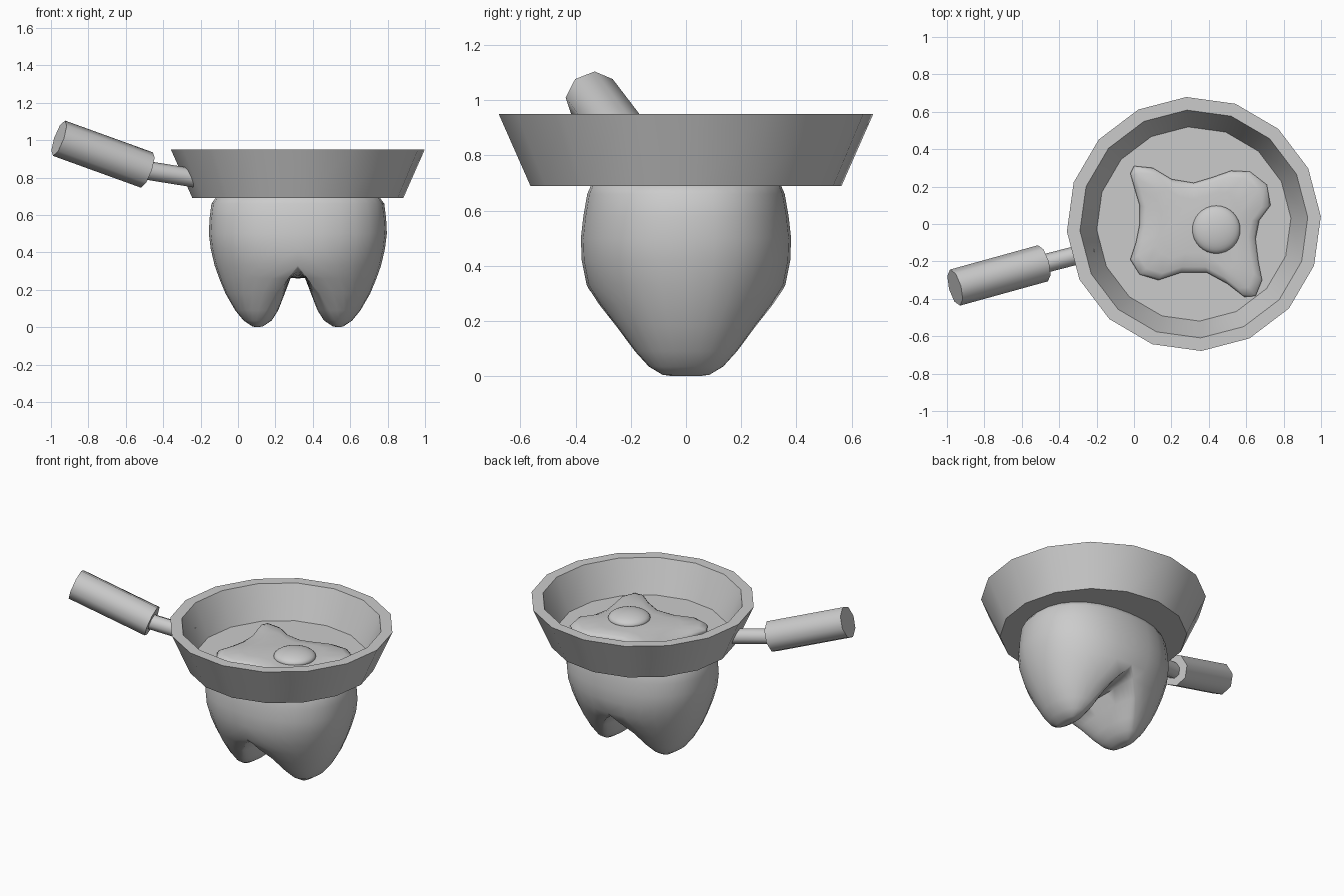
import bpy, bmesh, math
from mathutils import Vector

cube = bpy.data.objects.get("Cube")
if cube:
    bpy.data.objects.remove(cube, do_unlink=True)

CX = 0.32  # shared centre of pan and tooth

gray = bpy.data.materials.new("plain_gray")
gray.use_nodes = True
gray.diffuse_color = (0.6, 0.6, 0.6, 1)
gray.node_tree.nodes["Principled BSDF"].inputs["Base Color"].default_value = (0.6, 0.6, 0.6, 1)


def finish(name, bm, angle):
    bmesh.ops.remove_doubles(bm, verts=bm.verts, dist=0.0005)
    bmesh.ops.recalc_face_normals(bm, faces=bm.faces)
    mesh = bpy.data.meshes.new(name)
    bm.to_mesh(mesh)
    bm.free()
    mesh.materials.append(gray)
    mesh.shade_smooth()
    mesh.set_sharp_from_angle(angle=math.radians(angle))
    ob = bpy.data.objects.new(name, mesh)
    bpy.context.collection.objects.link(ob)
    return ob


def skin(bm, rows, closed=True):
    """Bridge consecutive rows of points with quads."""
    rows = [[bm.verts.new(p) for p in row] for row in rows]
    for a, b in zip(rows, rows[1:]):
        n = len(a)
        for i in range(n if closed else n - 1):
            j = (i + 1) % n
            bm.faces.new((a[i], a[j], b[j], b[i]))
    return rows


def circle(r, z, n, turn=0.0):
    return [(CX + r * math.cos(turn + math.tau * i / n),
             r * math.sin(turn + math.tau * i / n), z) for i in range(n)]


# Pan: faceted flared bowl with a thick wall
bm = bmesh.new()
profile = [(0.565, 0.69), (0.68, 0.95), (0.61, 0.95), (0.52, 0.74)]
rows = skin(bm, [circle(r, z, 16, math.radians(3.4)) for r, z in profile])
bm.faces.new(rows[0])
bm.faces.new(rows[-1])
finish("pan", bm, 30)


# Handle: thin neck and thick grip
def rod(name, start, end, r, sides):
    a, b = Vector(start), Vector(end)
    turn = (b - a).to_track_quat("Z", "Y").to_matrix().to_4x4()
    turn.translation = (a + b) / 2
    bm = bmesh.new()
    bmesh.ops.create_cone(bm, cap_ends=True, segments=sides, radius1=r, radius2=r,
                          depth=(b - a).length, matrix=turn)
    return finish(name, bm, 50)


rod("handle_neck", (-0.22, -0.145, 0.795), (-0.53, -0.225, 0.845), 0.05, 8)
rod("handle_grip", (-0.487, -0.21, 0.84), (-0.957, -0.34, 1.01), 0.1, 8)

# Tooth: one half is lofted from arcs, then mirrored across its centre
STEPS = 14
ANGLES = [math.pi * (i / STEPS - 0.5) for i in range(STEPS + 1)]


def arc(x0, reach, depth, z, power=1.0, lift=0.0):
    pts = []
    for t in ANGLES:
        c, s = max(math.cos(t), 0.0), math.sin(t)
        pts.append((x0 + reach * c ** power,
                    depth * math.copysign(abs(s) ** power, s), z - lift * c))
    return pts


# crown levels: height, half width, half depth
crown = [(0.71, 0.40, 0.32), (0.69, 0.44, 0.345), (0.66, 0.462, 0.358),
         (0.58, 0.472, 0.372), (0.5, 0.476, 0.381), (0.42, 0.466, 0.378)]
# root levels: height, root centre, outer reach, inner reach, half depth
root = [(0.33, 0.0, 0.445, 0.0, 0.36), (0.26, 0.05, 0.42, 0.038, 0.315),
        (0.18, 0.12, 0.387, 0.07, 0.252), (0.09, 0.17, 0.335, 0.105, 0.185),
        (0.035, 0.2, 0.29, 0.14, 0.135), (0.005, 0.215, 0.245, 0.185, 0.085),
        (0.0, 0.218, 0.225, 0.21, 0.05)]

bm = bmesh.new()
outer = [arc(0, w, d, z, 0.88) for z, w, d in crown]
outer += [arc(x0, w - x0, d, z, 0.92) for z, x0, w, xi, d in root]
inner = [arc(x0, xi - x0, d, z, 0.92, 0.07 if i == 0 else 0.0)
         for i, (z, x0, w, xi, d) in enumerate(root)]
inner[1] = [(x, y, z + 0.004) for x, y, z in inner[1]]
inner[1][0], inner[1][-1] = outer[len(crown) + 1][0], outer[len(crown) + 1][-1]
rows = skin(bm, outer, closed=False)
bm.faces.new(rows[0])
tip = rows[-1]
rows = skin(bm, inner, closed=False)
bm.faces.new(tip + rows[-1][::-1])
tooth = finish("tooth", bm, 60)
tooth.location.x = CX
mirror = tooth.modifiers.new("other_half", "MIRROR")
mirror.use_clip = True
mirror.merge_threshold = 0.002

# Egg white: wavy puddle with a rounded rim
outline = [(0.0, 0.31), (0.1, 0.3), (0.2, 0.24), (0.32, 0.22), (0.42, 0.25), (0.52, 0.285),
           (0.62, 0.28), (0.71, 0.21), (0.73, 0.1), (0.67, 0.02), (0.65, -0.08),
           (0.665, -0.2), (0.685, -0.3), (0.65, -0.385), (0.59, -0.39), (0.5, -0.32),
           (0.39, -0.26), (0.25, -0.26), (0.13, -0.3), (0.03, -0.27), (-0.02, -0.19),
           (0.01, -0.1), (0.03, 0.0), (0.03, 0.1), (0.0, 0.2), (-0.02, 0.27)]
bm = bmesh.new()
rows = skin(bm, [[(CX + (x - CX) * s, y * s, z) for x, y in outline]
                 for s, z in [(0.97, 0.735), (1.0, 0.75), (0.97, 0.765), (0.88, 0.777), (0.6, 0.785)]])
bm.faces.new(rows[-1])
finish("egg_white", bm, 60)

# Egg yolk: low dome
bm = bmesh.new()
bmesh.ops.create_uvsphere(bm, u_segments=32, v_segments=16, radius=0.128)
bmesh.ops.scale(bm, vec=(1, 1, 0.35), verts=bm.verts)
bmesh.ops.translate(bm, vec=(0.44, -0.03, 0.787), verts=bm.verts)
finish("egg_yolk", bm, 60)
